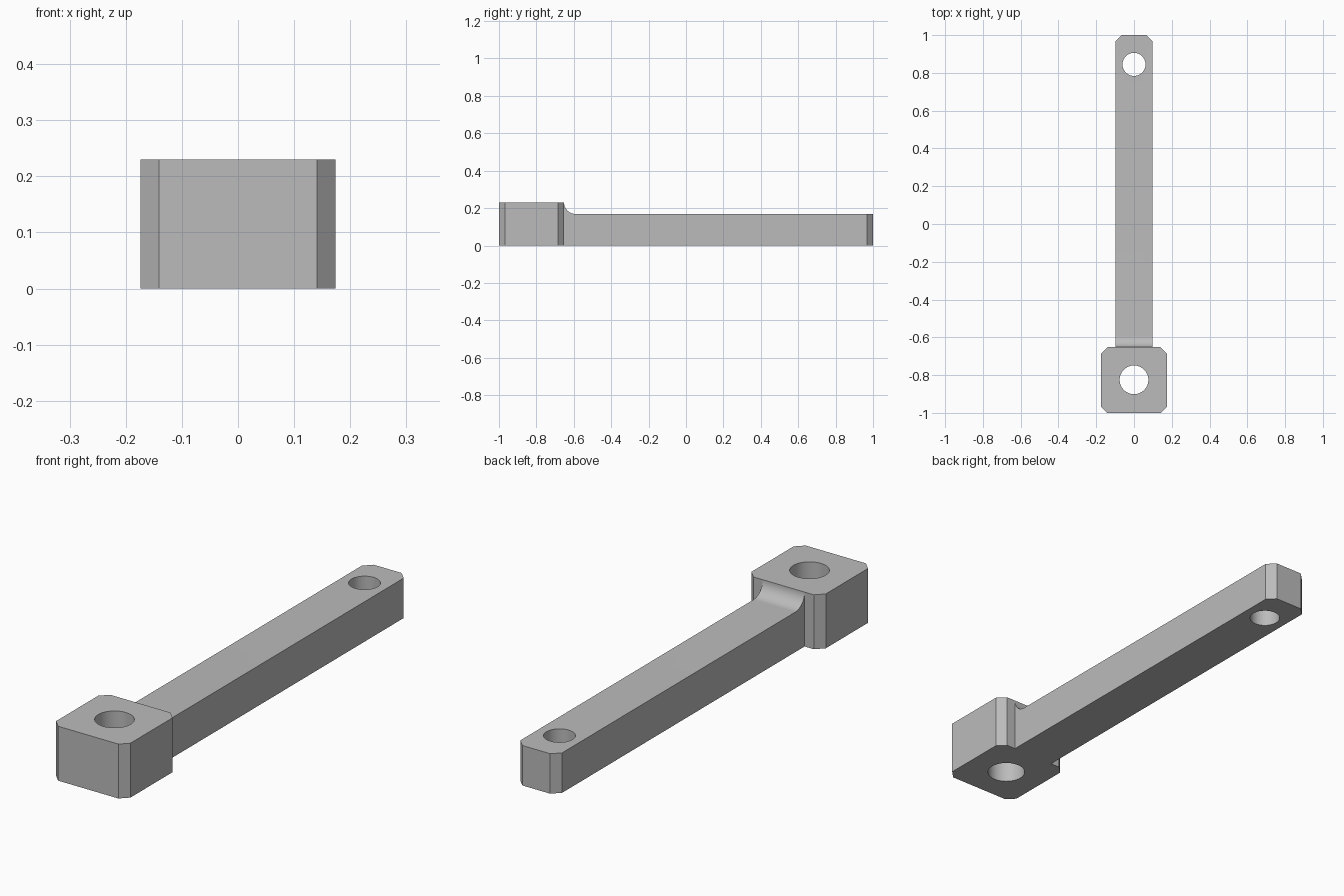
import bpy, bmesh
from math import sin, cos, pi, radians

if "Cube" in bpy.data.objects:
    bpy.data.objects.remove(bpy.data.objects["Cube"], do_unlink=True)

HEAD_HALF, HEAD_TOP, HEAD_BACK = 0.174, 0.23, -0.652
BAR_HALF, BAR_TOP = 0.098, 0.169
CHAMFER = 0.033

grey = bpy.data.materials.new("plain grey")
grey.use_nodes = True
colour = (0.5, 0.5, 0.5, 1)
grey.diffuse_color = colour
grey.node_tree.nodes["Principled BSDF"].inputs["Base Color"].default_value = colour


def prism(name, points, direction):
    """Extrude a closed outline along a direction."""
    bm = bmesh.new()
    face = bm.faces.new([bm.verts.new(p) for p in points])
    ext = bmesh.ops.extrude_face_region(bm, geom=[face])
    verts = [v for v in ext["geom"] if isinstance(v, bmesh.types.BMVert)]
    bmesh.ops.translate(bm, vec=direction, verts=verts)
    bmesh.ops.recalc_face_normals(bm, faces=bm.faces)
    mesh = bpy.data.meshes.new(name)
    bm.to_mesh(mesh)
    bm.free()
    mesh.materials.append(grey)
    obj = bpy.data.objects.new(name, mesh)
    bpy.context.collection.objects.link(obj)
    return obj


def chamfer_uprights(obj, min_y):
    """Cut the vertical corner edges lying beyond min_y."""
    bm = bmesh.new()
    bm.from_mesh(obj.data)
    edges = [e for e in bm.edges
             if all(v.co.y > min_y for v in e.verts)
             and (e.verts[0].co - e.verts[1].co).xy.length < 1e-5]
    bmesh.ops.bevel(bm, geom=edges, offset=CHAMFER, segments=1, affect='EDGES')
    bm.to_mesh(obj.data)
    bm.free()


def boolean(target, tool, operation):
    mod = target.modifiers.new(operation.lower(), 'BOOLEAN')
    mod.operation, mod.object, mod.solver = operation, tool, 'EXACT'
    bpy.context.view_layer.objects.active = target
    bpy.ops.object.modifier_apply(modifier=mod.name)
    bpy.data.objects.remove(tool, do_unlink=True)


# Square head with chamfered corners
head = prism("arm_with_head",
             [(-HEAD_HALF, -1, 0), (HEAD_HALF, -1, 0),
              (HEAD_HALF, HEAD_BACK, 0), (-HEAD_HALF, HEAD_BACK, 0)],
             (0, 0, HEAD_TOP))
chamfer_uprights(head, -2)

# Long bar, its side profile rising into the head through a concave fillet
r = HEAD_TOP - BAR_TOP
steps = 16
fillet = [(HEAD_BACK + r - r * sin(pi / 2 * i / steps),
           HEAD_TOP - r * cos(pi / 2 * i / steps)) for i in range(steps + 1)]
profile = [(HEAD_BACK, 0), (1, 0), (1, BAR_TOP)] + fillet
bar = prism("bar", [(-BAR_HALF, y, z) for y, z in profile], (2 * BAR_HALF, 0, 0))
chamfer_uprights(bar, 0.9)
boolean(head, bar, 'UNION')

# Through holes in the head and at the far end of the bar
for y, radius in ((-0.825, 0.076), (0.845, 0.061)):
    ring = [(radius * cos(2 * pi * i / 64), y + radius * sin(2 * pi * i / 64), -0.1)
            for i in range(64)]
    cutter = prism("hole_cutter", ring, (0, 0, 0.5))
    cutter.hide_render = True
    boolean(head, cutter, 'DIFFERENCE')

bpy.ops.object.select_all(action='DESELECT')
head.select_set(True)
bpy.context.view_layer.objects.active = head
bpy.ops.object.shade_smooth_by_angle(angle=radians(30))
